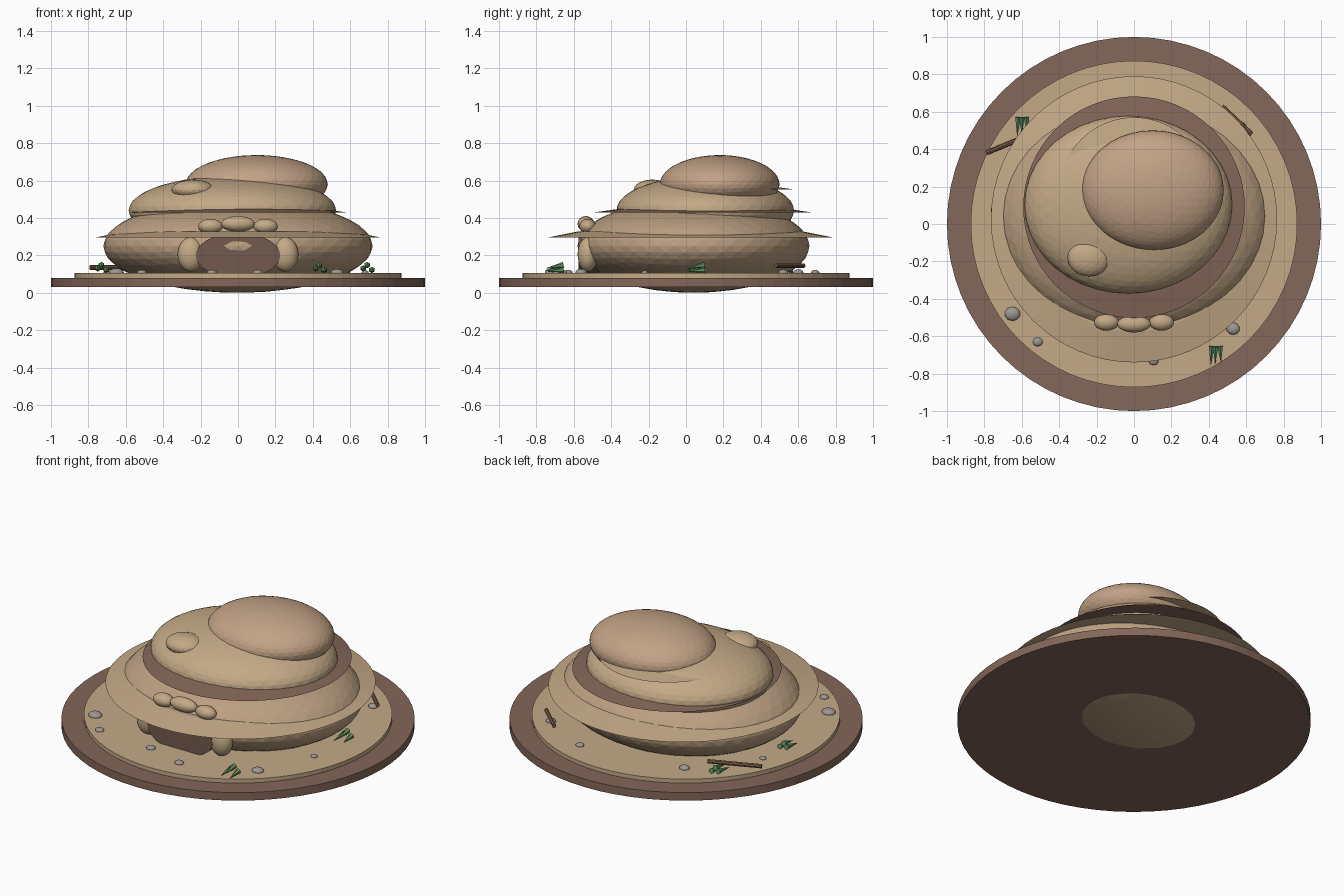
import bpy
from math import radians
from mathutils import Vector

if "Cube" in bpy.data.objects:
    bpy.data.objects.remove(bpy.data.objects["Cube"])


def mat(name, rgb):
    m = bpy.data.materials.new(name)
    m.diffuse_color = (*rgb, 1)
    m.use_nodes = True
    m.node_tree.nodes["Principled BSDF"].inputs["Base Color"].default_value = m.diffuse_color
    return m


BROWN = mat("dark_earth", (0.23, 0.135, 0.10))
SAND = mat("sand", (0.55, 0.40, 0.24))
CLAY = mat("clay", (0.50, 0.35, 0.22))
TOP = mat("top_clay", (0.54, 0.36, 0.235))
HOLE = mat("hole", (0.17, 0.10, 0.075))
STONE = mat("pebble", (0.34, 0.31, 0.29))
WOOD = mat("wood", (0.20, 0.11, 0.06))
GRASS = mat("grass", (0.12, 0.30, 0.13))


def finish(name, m, smooth=False):
    o = bpy.context.object
    o.name = name
    o.data.materials.append(m)
    if smooth:
        bpy.ops.object.shade_smooth_by_angle(angle=radians(30))
    return o


def blob(name, loc, half, m, sub=4, smooth=False):
    bpy.ops.mesh.primitive_ico_sphere_add(subdivisions=sub, radius=1, location=loc)
    bpy.context.object.scale = half
    return finish(name, m, smooth)


def disc(name, loc, r1, r2, z0, z1, m):
    bpy.ops.mesh.primitive_cone_add(vertices=64, radius1=r1, radius2=r2, depth=z1 - z0,
                                    location=(loc[0], loc[1], (z0 + z1) / 2))
    return finish(name, m)


def rod(name, a, b, r1, r2, m, sides=8):
    a, b = Vector(a), Vector(b)
    bpy.ops.mesh.primitive_cone_add(vertices=sides, radius1=r1, radius2=r2,
                                    depth=(b - a).length, location=(a + b) / 2)
    bpy.context.object.rotation_euler = (b - a).to_track_quat('Z', 'Y').to_euler()
    return finish(name, m)


# Ground plates
disc("base_plate", (0, 0), 1.0, 1.0, 0.03, 0.08, BROWN)
disc("sand_plate", (0, 0), 0.873, 0.873, 0.08, 0.105, SAND)

# Stacked mound
blob("lower_mound", (0, 0.04, 0.25), (0.72, 0.62, 0.25), CLAY)
blob("middle_mound", (-0.03, 0.103, 0.44), (0.555, 0.475, 0.185), SAND)
blob("top_mound", (0.10, 0.18, 0.58), (0.38, 0.32, 0.156), TOP)
blob("side_bump", (-0.24, -0.18, 0.55), (0.115, 0.10, 0.055), SAND, 3)

# Thin sloping ledges between the layers
disc("lower_ledge", (0, 0.025), 0.765, 0.60, 0.295, 0.328, SAND)
disc("middle_ledge", (0, 0.09), 0.592, 0.45, 0.428, 0.448, BROWN)
disc("upper_ledge", (0, 0.17), 0.40, 0.30, 0.553, 0.568, SAND)

# Entrance hole with its ring of stones
bpy.ops.mesh.primitive_cylinder_add(vertices=48, radius=1, depth=1, location=(0, -0.48, 0.20),
                                    rotation=(radians(90), 0, 0))
bpy.context.object.scale = (0.225, 0.12, 0.19)
finish("entrance_hole", HOLE)
for s in (-1, 1):
    blob("entrance_side_stone", (s * 0.253, -0.525, 0.205), (0.07, 0.055, 0.092), SAND, 3, True)
    blob("entrance_upper_stone", (s * 0.147, -0.525, 0.355), (0.066, 0.045, 0.04), SAND, 3, True)
blob("entrance_key_stone", (0, -0.535, 0.368), (0.09, 0.045, 0.042), SAND, 3, True)

# Pebbles
for x, y, r in ((-0.65, -0.48, 0.042), (-0.515, -0.63, 0.027), (0.53, -0.56, 0.036),
                (0.105, -0.73, 0.028), (-0.14, -0.66, 0.028), (-0.41, 0.60, 0.032),
                (0.25, 0.69, 0.026), (0.57, 0.52, 0.03), (0.68, -0.22, 0.02), (-0.70, 0.24, 0.02)):
    blob("pebble", (x, y, 0.108), (r, r * 0.9, r * 0.55), STONE, 2, True)

# Twigs
rod("twig", (-0.79, 0.38, 0.135), (-0.50, 0.50, 0.135), 0.013, 0.013, WOOD)
rod("twig", (0.63, 0.48, 0.145), (0.47, 0.63, 0.145), 0.012, 0.012, WOOD)

# Grass tufts lying on the sand
for x, y in ((0.435, -0.655), (0.69, 0.10), (-0.60, 0.57), (-0.73, 0.08)):
    for dx, dz, n in ((-0.02, 0.02, 0.10), (0.025, 0.012, 0.085), (0.0, 0.038, 0.09)):
        rod("grass_blade", (x + dx, y, 0.11 + dz), (x + dx * 1.2, y - n, 0.105 + dz * 0.7),
            0.017, 0.001, GRASS, 6)
